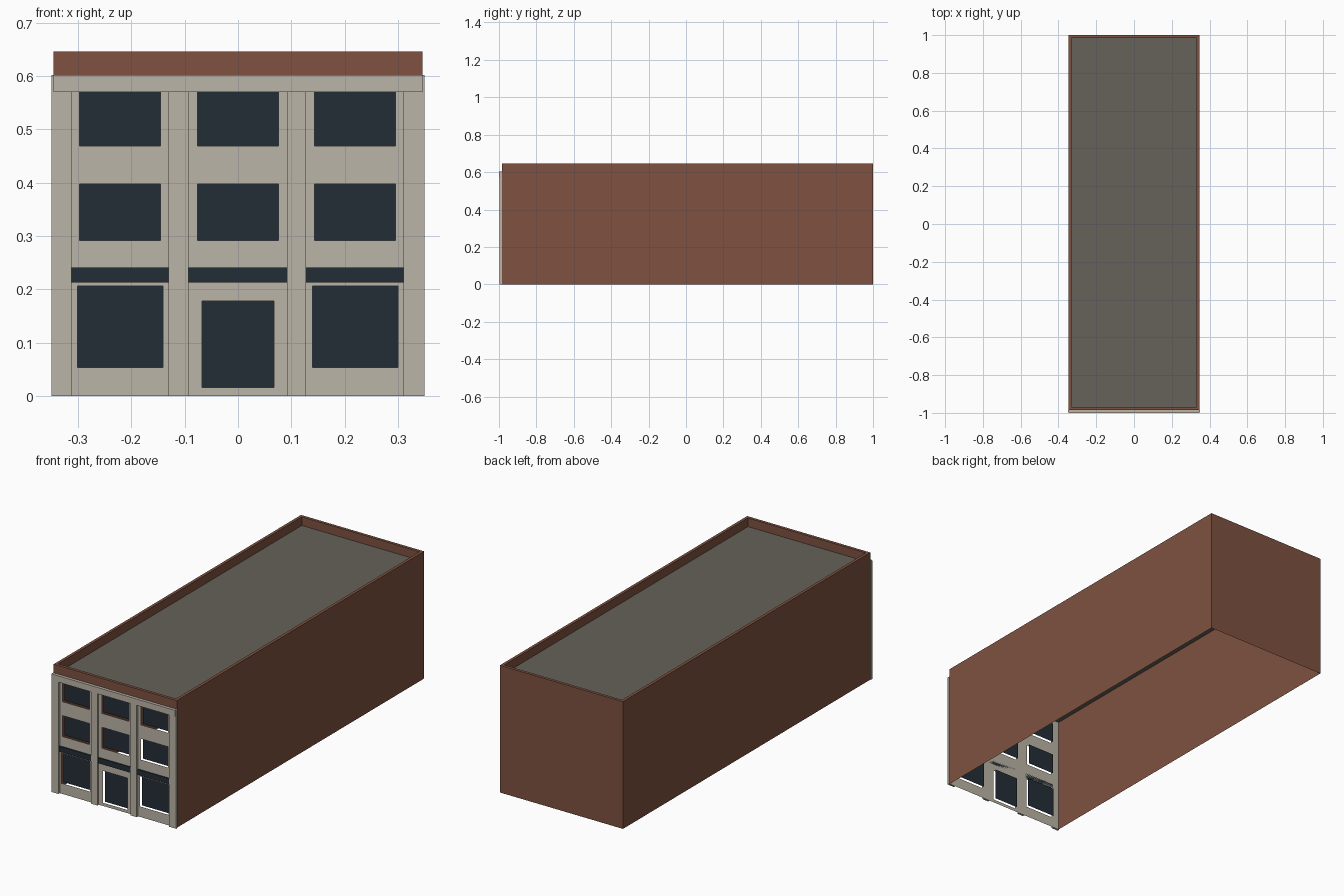
import bpy, bmesh

cube = bpy.data.objects.get("Cube")
if cube:
    bpy.data.objects.remove(cube, do_unlink=True)


def material(name, rgb):
    m = bpy.data.materials.new(name)
    m.use_nodes = True
    m.diffuse_color = (*rgb, 1)
    m.node_tree.nodes["Principled BSDF"].inputs["Base Color"].default_value = (*rgb, 1)
    return m


BRICK = material("red brick", (0.21, 0.083, 0.052))
STONE = material("pale stone", (0.5, 0.46, 0.385))
GLASS = material("dark glass", (0.017, 0.027, 0.037))
ROOF = material("grey roofing", (0.133, 0.122, 0.102))


def make(name, mat, quads):
    """Mesh object from a list of four-cornered faces, welded together."""
    bm = bmesh.new()
    for quad in quads:
        bm.faces.new([bm.verts.new(p) for p in quad])
    bmesh.ops.remove_doubles(bm, verts=bm.verts, dist=1e-5)
    mesh = bpy.data.meshes.new(name)
    bm.to_mesh(mesh)
    bm.free()
    mesh.materials.append(mat)
    obj = bpy.data.objects.new(name, mesh)
    bpy.context.collection.objects.link(obj)
    return obj


def upright(x0, x1, z0, z1, y):
    """Sheet facing the front."""
    return [(x0, y, z0), (x1, y, z0), (x1, y, z1), (x0, y, z1)]


def wall(a, b, z0, z1):
    """Sheet standing on the line from a to b, facing its right."""
    return [(*a, z0), (*b, z0), (*b, z1), (*a, z1)]


def box(name, mat, x0, x1, y0, y1, z0, z1):
    ring = [(x0, y0), (x1, y0), (x1, y1), (x0, y1)]
    quads = [wall(ring[i], ring[(i + 1) % 4], z0, z1) for i in range(4)]
    quads.append([(*p, z1) for p in ring])
    quads.append([(*p, z0) for p in reversed(ring)])
    return make(name, mat, quads)


W = 0.346                     # half width of the brick body
FRONT, BACK = -0.985, 1.0
EAVE, TOP, LIP = 0.602, 0.646, 0.015

# Brick shell, open below and towards the front
outer = [(-W, FRONT), (W, FRONT), (W, BACK), (-W, BACK)]
make("brick_walls", BRICK,
     [wall(outer[i], outer[(i + 1) % 4], 0, EAVE) for i in (1, 2, 3)])

# Parapet ring: outer face, top and inner face on each side
inner = [(-W + LIP, FRONT + LIP), (W - LIP, FRONT + LIP),
         (W - LIP, BACK - LIP), (-W + LIP, BACK - LIP)]
ring = []
for i in range(4):
    j = (i + 1) % 4
    ring.append(wall(outer[i], outer[j], EAVE, TOP))
    ring.append([(*outer[i], TOP), (*outer[j], TOP), (*inner[j], TOP), (*inner[i], TOP)])
    ring.append(wall(inner[j], inner[i], EAVE, TOP))
make("parapet", BRICK, ring)

# Flat roof
make("roof", ROOF, [[(*p, EAVE) for p in outer]])

# Openings: two upper rows, two shop windows and the door
BAYS = (-0.221, 0, 0.22)
openings = []
for c in BAYS:
    for z0, z1 in ((0.469, 0.571), (0.292, 0.398)):
        openings.append(("window", c - 0.076, c + 0.076, z0, z1))
    if c:
        openings.append(("shop_window", c - 0.08, c + 0.08, 0.053, 0.206))
    else:
        openings.append(("door", c - 0.068, c + 0.068, 0.016, 0.178))

# Facade sheet: grid of cells, leaving out those inside an opening
xs = sorted({-0.349, 0.349} | {x for o in openings for x in o[1:3]})
zs = sorted({0, EAVE} | {z for o in openings for z in o[3:5]})
cells = []
for x0, x1 in zip(xs, xs[1:]):
    for z0, z1 in zip(zs, zs[1:]):
        x, z = (x0 + x1) / 2, (z0 + z1) / 2
        if not any(a < x < b and c < z < d for _, a, b, c, d in openings):
            cells.append(upright(x0, x1, z0, z1, FRONT))
make("facade", STONE, cells)

# Glass set back behind the openings
for name, x0, x1, z0, z1 in openings:
    make(name + "_pane", GLASS, [upright(x0, x1, z0, z1, FRONT + 0.015)])

# Pilasters
PILASTERS = ((-0.35, -0.312), (-0.13, -0.093), (0.092, 0.128), (0.311, 0.35))
for x0, x1 in PILASTERS:
    box("pilaster", STONE, x0, x1, -0.996, FRONT, 0, EAVE)

# Dark sign bands between the pilasters
for left, right in zip(PILASTERS, PILASTERS[1:]):
    box("sign_band", GLASS, left[1], right[0], -0.991, FRONT, 0.213, 0.241)

# Cornice across the front
box("cornice", STONE, -W, W, -1.0, FRONT, 0.57, EAVE)
